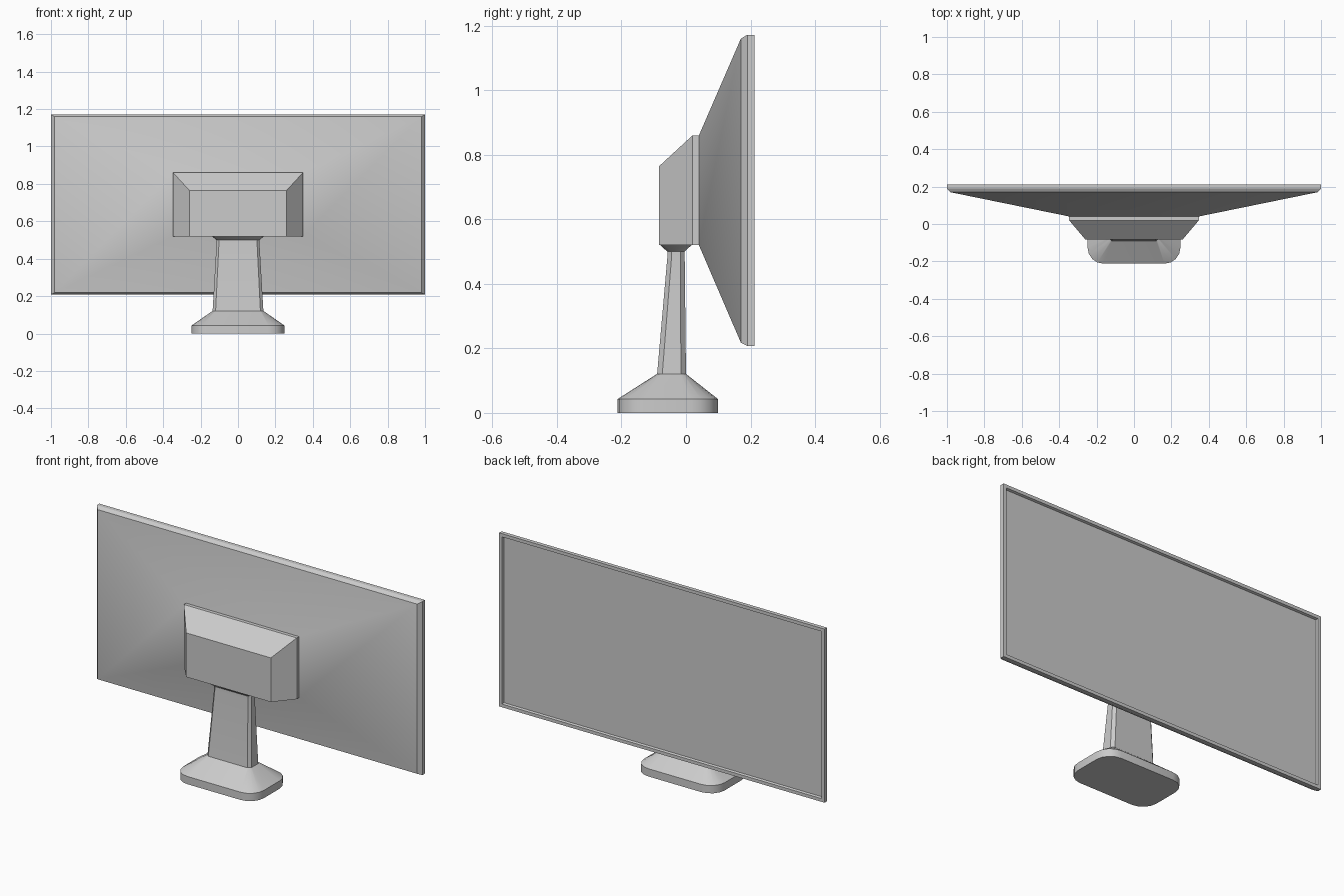
import bpy, bmesh, math

if "Cube" in bpy.data.objects:
    bpy.data.objects.remove(bpy.data.objects["Cube"])


def rounded_rect(u0, u1, v0, v1, r=0.0, n=0):
    """Counter-clockwise outline; n = segments per rounded corner (0 = square)."""
    if n == 0:
        return [(u1, v1), (u0, v1), (u0, v0), (u1, v0)]
    pts = []
    corners = [(u1 - r, v1 - r), (u0 + r, v1 - r), (u0 + r, v0 + r), (u1 - r, v0 + r)]
    for k, (cu, cv) in enumerate(corners):
        for i in range(n + 1):
            a = math.pi / 2 * (k + i / n)
            pts.append((cu + r * math.cos(a), cv + r * math.sin(a)))
    return pts


def loft(name, rings, angle=30):
    """Bridge successive rings of 3D points and cap both ends."""
    bm = bmesh.new()
    vs = [[bm.verts.new(p) for p in ring] for ring in rings]
    for a, b in zip(vs, vs[1:]):
        for i in range(len(a)):
            j = (i + 1) % len(a)
            bm.faces.new((a[i], a[j], b[j], b[i]))
    bm.faces.new(vs[0][::-1])
    bm.faces.new(vs[-1])
    bmesh.ops.recalc_face_normals(bm, faces=bm.faces)
    me = bpy.data.meshes.new(name)
    bm.to_mesh(me)
    bm.free()
    ob = bpy.data.objects.new(name, me)
    bpy.context.collection.objects.link(ob)
    bpy.ops.object.select_all(action='DESELECT')
    ob.select_set(True)
    bpy.context.view_layer.objects.active = ob
    bpy.ops.object.shade_smooth_by_angle(angle=math.radians(angle))
    return ob


def ring_y(y, hx, z0, z1):
    return [(x, y, z) for x, z in rounded_rect(-hx, hx, z0, z1)]


def ring_z(z, hx, y0, y1, r, n):
    return [(x, y, z) for x, y in rounded_rect(-hx, hx, y0, y1, r, n)]


# display panel: sloped rear shell, rim, thin bezel and recessed screen
loft("display_panel", [
    ring_y(0.04, 0.345, 0.52, 0.86),
    ring_y(0.17, 0.982, 0.218, 1.16),
    ring_y(0.19, 1.0, 0.208, 1.172),
    ring_y(0.212, 1.0, 0.208, 1.172),
    ring_y(0.212, 0.982, 0.226, 1.154),
    ring_y(0.200, 0.978, 0.230, 1.150),
])

# rear electronics housing, sloped on the top and sides
loft("rear_housing", [
    ring_y(-0.083, 0.26, 0.52, 0.765),
    ring_y(0.02, 0.347, 0.52, 0.86),
    ring_y(0.045, 0.347, 0.52, 0.86),
])

# tapered neck with chamfered corners, flaring into the housing
loft("stand_neck", [
    ring_z(0.115, 0.136, -0.09, 0.0, 0.016, 1),
    ring_z(0.48, 0.115, -0.058, -0.004, 0.013, 1),
    ring_z(0.50, 0.115, -0.058, -0.004, 0.013, 1),
    ring_z(0.522, 0.142, -0.082, 0.019, 0.013, 1),
])

# base foot with rounded corners and sloped top
loft("stand_base", [
    ring_z(0.0, 0.248, -0.212, 0.099, 0.085, 4),
    ring_z(0.043, 0.248, -0.212, 0.099, 0.085, 4),
    ring_z(0.12, 0.137, -0.091, 0.001, 0.018, 4),
])
